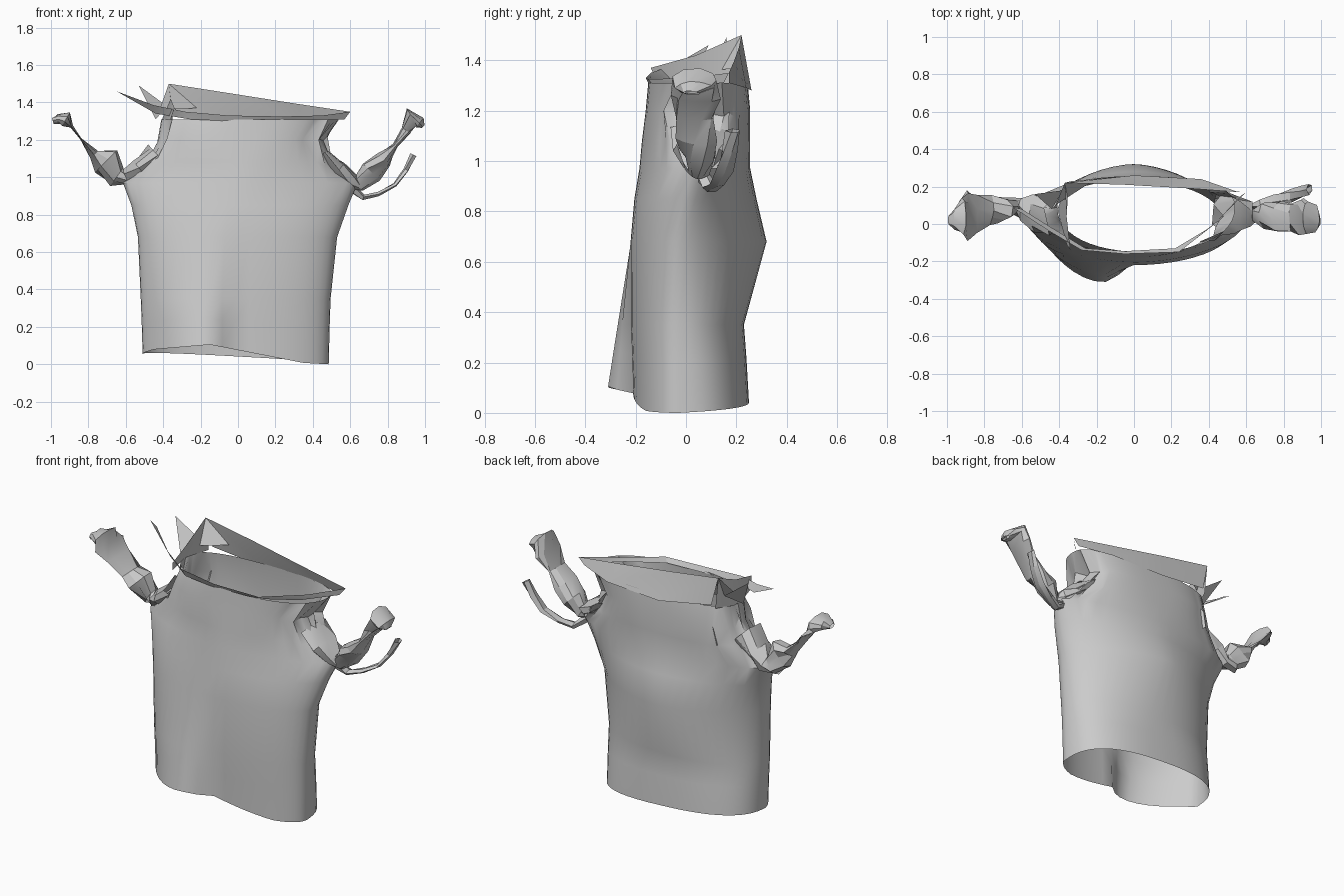
import bpy, math, random
from mathutils import Vector

random.seed(4)


def make(name, verts, faces, smooth=None):
    me = bpy.data.meshes.new(name)
    me.from_pydata([tuple(v) for v in verts], [], faces)
    ob = bpy.data.objects.new(name, me)
    bpy.context.collection.objects.link(ob)
    if smooth:
        bpy.ops.object.select_all(action='DESELECT')
        bpy.context.view_layer.objects.active = ob
        ob.select_set(True)
        bpy.ops.object.shade_smooth_by_angle(angle=math.radians(smooth))
    return ob


def grid(rows, cols, closed):
    return [(r * cols + c, r * cols + (c + 1) % cols,
             (r + 1) * cols + (c + 1) % cols, (r + 1) * cols + c)
            for r in range(rows - 1) for c in range(cols if closed else cols - 1)]


def spow(v, e):
    return math.copysign(abs(v) ** e, v)


# Torso: open cloth tube; z, left x, right x, side y, front y, back y,
# squareness of the front and of the back
RINGS = [(0.00, -.51, .485, -.03, -.21, .25, 2.1, 2.6),
         (0.20, -.515, .49, -.03, -.215, .24, 2.1, 2.4),
         (0.35, -.52, .495, -.03, -.22, .23, 2.1, 2.2),
         (0.68, -.535, .53, -.02, -.22, .32, 2.0, 1.7),
         (0.85, -.57, .59, .01, -.205, .28, 1.8, 1.8),
         (0.97, -.615, .64, .05, -.185, .255, 1.6, 1.8),
         (1.08, -.48, .53, .06, -.175, .255, 1.9, 2.3),
         (1.20, -.42, .455, .06, -.16, .255, 2.4, 2.8),
         (1.31, -.41, .54, .09, -.15, .245, 2.2, 2.5)]
COLS = 48
verts = []
for z, xl, xr, cy, yf, yb, nf, nb in RINGS:
    for i in range(COLS):
        a = 2 * math.pi * i / COLS
        n = nb if math.sin(a) > 0 else nf
        u, v = spow(math.cos(a), 2 / n), spow(math.sin(a), 2 / n)
        x = (xl + xr) / 2 + u * (xr - xl) / 2
        y = cy + (v * (yb - cy) if v > 0 else -v * (yf - cy))
        # front pleat that opens towards the hem
        if v < 0 and z < .65:
            k = (1 - z / .65) ** .8
            if -.48 < x < -.02:
                s = (x + .48) / .30 if x < -.18 else (-.02 - x) / .16
                y -= .11 * k * math.sin(min(1, s) * math.pi / 2)
        # slanted, arched hem
        lift = .055 * (.485 - x)
        if v < 0:
            lift += .07 * max(0, 1 - abs(x + .15) / .5) * min(1, -2 * v)
        else:
            lift += .015 * v
        w = max(0, 1 - z / .35)
        # crumpled armholes
        j = .03 if abs(u) > .8 and 1.0 < z < 1.3 else 0
        verts.append((x + random.uniform(-j, j), y + random.uniform(-j, j),
                      z + lift * w + random.uniform(-j, j)))
make("torso_cloth", verts, grid(len(RINGS), COLS, True), 40)


# Twisted sleeves: x, y, z, half depth, half thickness
def crumple(name, path, sides, jitter):
    vs = []
    for k, (x, y, z, ry, rn) in enumerate(path):
        p, q = path[max(k - 1, 0)], path[min(k + 1, len(path) - 1)]
        t = Vector((q[0] - p[0], 0, q[2] - p[2])).normalized()
        nrm = Vector((-t.z, 0, t.x))
        for i in range(sides):
            a = 2 * math.pi * i / sides + .35 * k
            f = 1 + random.uniform(-jitter, jitter)
            vs.append(Vector((x, y, z)) + nrm * rn * f * math.sin(a)
                      + Vector((0, ry * f * math.cos(a), 0)))
    return make(name, vs, grid(len(path), sides, True), 25)


crumple("left_sleeve", [(-.44, .06, 1.13, .11, .05), (-.53, .06, 1.05, .10, .045),
                        (-.60, .09, 1.00, .06, .045), (-.65, .10, 1.00, .04, .05),
                        (-.71, .08, 1.08, .07, .075), (-.77, .08, 1.12, .07, .035),
                        (-.84, .06, 1.205, .10, .004), (-.89, .05, 1.27, .11, .008),
                        (-.92, .04, 1.31, .09, .04), (-.96, .03, 1.31, .06, .03),
                        (-.99, .02, 1.30, .03, .015)],
        9, .3)
crumple("right_sleeve", [(.45, .06, 1.12, .11, .05), (.54, .06, 1.04, .10, .045),
                         (.61, .06, .98, .06, .05), (.65, .05, .96, .04, .05),
                         (.71, .05, 1.03, .07, .06), (.78, .04, 1.09, .08, .045),
                         (.84, .04, 1.17, .09, .012), (.90, .04, 1.25, .10, .025),
                         (.93, .04, 1.32, .08, .045), (.97, .03, 1.29, .06, .03),
                         (.99, .02, 1.27, .03, .01)],
        9, .3)
crumple("right_loose_strip", [(.60, .06, .95, .03, .03), (.67, .10, .89, .03, .015),
                              (.75, .13, .91, .03, .012), (.84, .15, .96, .035, .012),
                              (.90, .17, 1.04, .03, .015), (.94, .19, 1.12, .03, .02)],
        5, .2)


# Neck flaps: strips between an upper and a lower edge
def strip(name, upper, lower):
    return make(name, upper + lower, grid(2, len(upper), False), 30)


strip("back_neck_flap",
      [(-.37, .22, 1.50), (-.05, .21, 1.45), (.30, .19, 1.395), (.60, .17, 1.35)],
      [(-.33, .23, 1.33), (.00, .26, 1.28), (.36, .24, 1.29), (.56, .17, 1.31)])
strip("front_neck_flap",
      [(-.65, .09, 1.46), (-.45, -.04, 1.385), (-.28, -.14, 1.35), (-.05, -.16, 1.33),
       (.24, -.15, 1.325), (.45, .02, 1.33), (.60, .17, 1.35)],
      [(-.60, .08, 1.44), (-.44, -.02, 1.34), (-.26, -.13, 1.31), (-.05, -.145, 1.30),
       (.22, -.13, 1.30), (.42, -.01, 1.30), (.57, .15, 1.31)])
# Sheet rising over the left shoulder
strip("left_neck_flap",
      [(-.34, -.14, 1.37), (-.36, .04, 1.42), (-.37, .22, 1.50)],
      [(-.36, -.11, 1.31), (-.41, .08, 1.30), (-.35, .22, 1.31)])
# Torn spikes at the left shoulder
for i, (tip, b, c) in enumerate([
        ((-.53, .16, 1.49), (-.44, .08, 1.31), (-.38, .18, 1.38)),
        ((-.37, .22, 1.50), (-.42, .10, 1.36), (-.22, .23, 1.37))]):
    make("left_neck_spike_%d" % (i + 1), [tip, b, c], [(0, 1, 2)])
